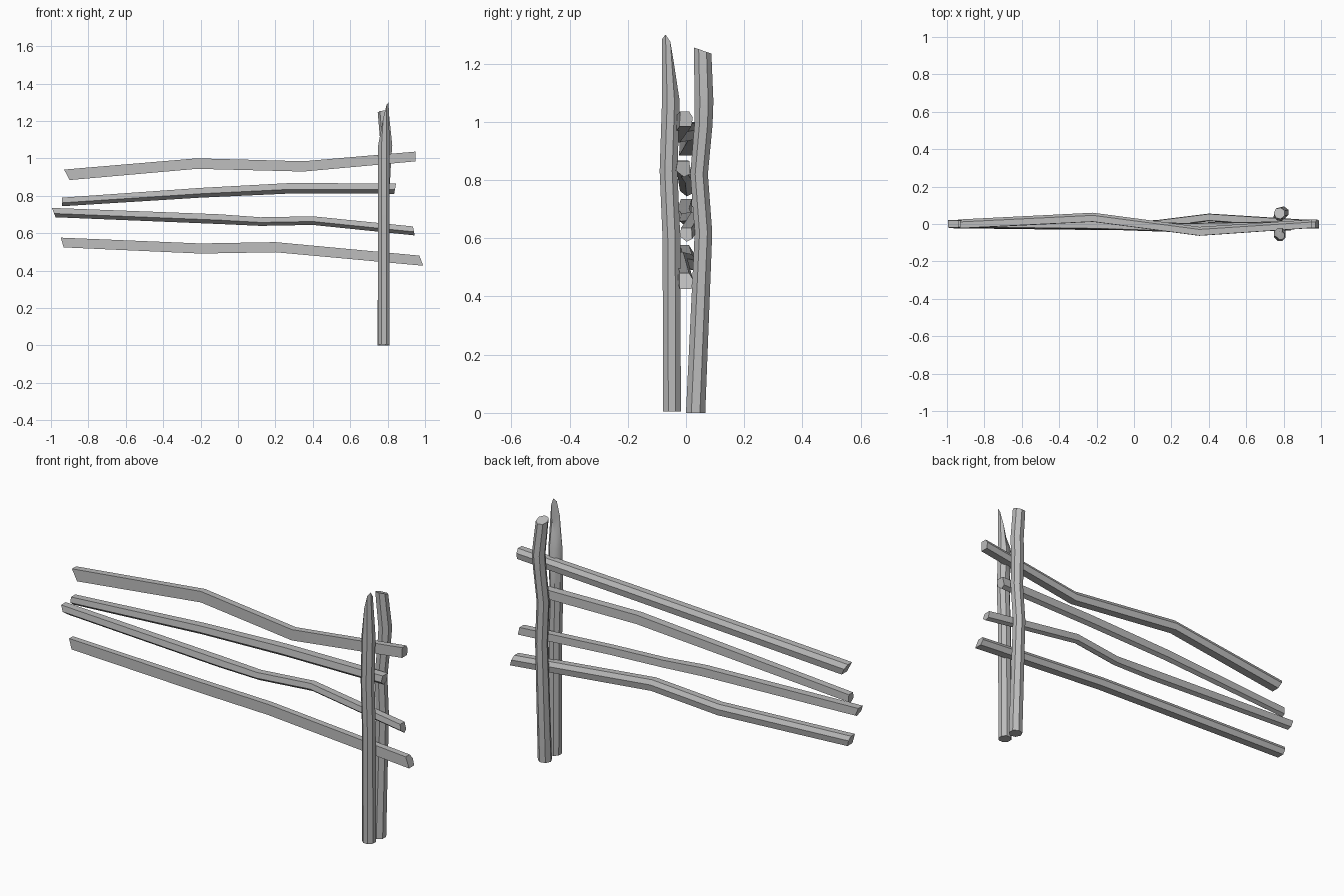
import bpy, bmesh, math
from mathutils import Vector

cube = bpy.data.objects.get("Cube")
if cube:
    bpy.data.objects.remove(cube, do_unlink=True)

wood = bpy.data.materials.new("weathered_grey")
wood.use_nodes = True
grey = (0.5, 0.5, 0.5, 1)
wood.diffuse_color = grey
wood.node_tree.nodes["Principled BSDF"].inputs["Base Color"].default_value = grey


def loft(name, rings, angle):
    """Skin a list of point rings and cap both ends."""
    bm = bmesh.new()
    loops = [[bm.verts.new(p) for p in ring] for ring in rings]
    n = len(loops[0])
    for a, b in zip(loops, loops[1:]):
        for i in range(n):
            j = (i + 1) % n
            bm.faces.new((a[i], a[j], b[j], b[i]))
    bm.faces.new(loops[0])
    bm.faces.new(loops[-1])
    bmesh.ops.triangulate(bm, faces=[f for f in bm.faces if len(f.verts) > 4])
    bmesh.ops.recalc_face_normals(bm, faces=bm.faces)
    mesh = bpy.data.meshes.new(name)
    bm.to_mesh(mesh)
    bm.free()
    mesh.materials.append(wood)
    obj = bpy.data.objects.new(name, mesh)
    bpy.context.collection.objects.link(obj)
    bpy.ops.object.select_all(action='DESELECT')
    obj.select_set(True)
    bpy.context.view_layer.objects.active = obj
    bpy.ops.object.shade_smooth_by_angle(angle=math.radians(angle))


def rail(name, path, section, slant_left, slant_right):
    """Bent rail along x; section holds (y, z) corners, ends are cut askew."""
    rings = []
    for k, (x, y, z, size) in enumerate(path):
        slant = slant_left if k == 0 else slant_right if k == len(path) - 1 else 0
        rings.append([(x + slant * c, y + b * size, z + c * size) for b, c in section])
    loft(name, rings, 25)


def post(name, path, sides, top):
    """Bent post along z; top gives the height of each corner of the cut end."""
    rings = []
    for k, (x, y, z, r) in enumerate(path):
        ring = []
        for i in range(sides):
            a = math.tau * (i + 0.5) / sides
            p = Vector((x + r * math.cos(a), y + r * math.sin(a), z))
            if k == len(path) - 1:
                p.z = top(p.x - x, p.y - y)
            ring.append(p)
        rings.append(ring)
    loft(name, rings, 40)


# Rough split-timber sections, one unit tall
boxy = [(-0.42, -0.5), (0.35, -0.5), (0.45, 0.1), (0.2, 0.5), (-0.4, 0.5)]
wedge = [(-0.45, -0.1), (0.05, -0.5), (0.45, -0.3), (0.4, 0.5), (-0.35, 0.5)]

# Rails, top to bottom: x, y, centre height, thickness
rail("top_rail", [(-0.915, 0, 0.912, 0.056), (-0.22, 0.035, 0.972, 0.056),
                  (0.35, -0.04, 0.957, 0.055), (0.95, 0.0, 1.01, 0.052)],
     boxy, -0.03, 0)
rail("upper_rail", [(-0.94, 0, 0.767, 0.046), (-0.2, -0.005, 0.816, 0.052),
                    (0.28, -0.02, 0.84, 0.056), (0.84, -0.01, 0.838, 0.055)],
     wedge, 0, 0.01)
rail("middle_rail", [(-0.985, 0, 0.71, 0.05), (-0.1, -0.01, 0.675, 0.052),
                     (0.12, 0.0, 0.662, 0.046), (0.4, 0.035, 0.667, 0.046),
                     (0.94, 0.0, 0.612, 0.048)],
     wedge, -0.02, -0.01)
rail("bottom_rail", [(-0.94, 0, 0.55, 0.052), (-0.2, 0.01, 0.518, 0.054),
                     (0.2, -0.02, 0.525, 0.054), (0.98, 0.0, 0.453, 0.054)],
     boxy, -0.015, -0.02)

# Front post with a splintered point
post("front_post", [(0.78, -0.048, 0.005, 0.033), (0.78, -0.05, 0.6, 0.033),
                    (0.78, -0.06, 0.83, 0.033), (0.78, -0.052, 1.07, 0.033),
                    (0.785, -0.062, 1.2, 0.022)],
     8, lambda dx, dy: min(1.3, 1.21 + 4 * dx - 2 * dy))

# Back post, crooked, with a flat sloping cut
post("back_post", [(0.78, 0.033, 0, 0.034), (0.78, 0.06, 0.62, 0.031),
                   (0.782, 0.045, 0.82, 0.031), (0.79, 0.06, 0.99, 0.032),
                   (0.795, 0.062, 1.07, 0.033), (0.778, 0.057, 1.245, 0.031)],
     7, lambda dx, dy: 1.245 - 0.35 * dy)
